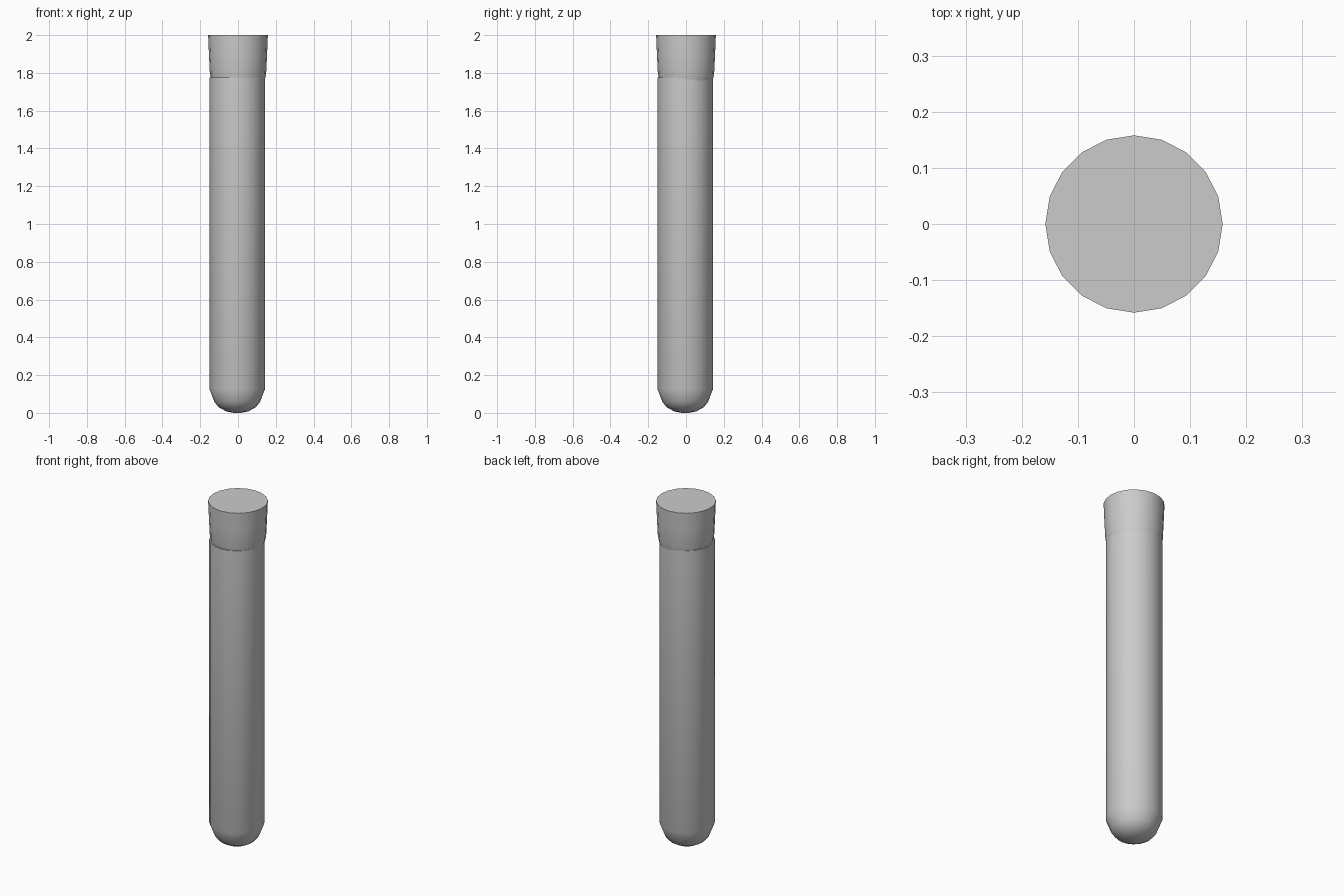
import bpy, bmesh
from math import cos, sin, pi, radians

if "Cube" in bpy.data.objects:
    bpy.data.objects.remove(bpy.data.objects["Cube"])


def lathe(name, profile, sides, centre=(0, 0)):
    """Revolve (radius, z) points; close any end that has a radius."""
    bm = bmesh.new()
    rings = [[bm.verts.new((centre[0] + r * cos(2 * pi * i / sides),
                            centre[1] + r * sin(2 * pi * i / sides), z))
              for i in range(sides)] for r, z in profile]
    for a, b in zip(rings, rings[1:]):
        for i in range(sides):
            j = (i + 1) % sides
            bm.faces.new((a[i], a[j], b[j], b[i]))
    bm.faces.new(rings[0][::-1])
    bm.faces.new(rings[-1])
    bmesh.ops.recalc_face_normals(bm, faces=bm.faces)
    mesh = bpy.data.meshes.new(name)
    bm.to_mesh(mesh)
    bm.free()
    obj = bpy.data.objects.new(name, mesh)
    bpy.context.collection.objects.link(obj)
    bpy.ops.object.select_all(action='DESELECT')
    obj.select_set(True)
    bpy.context.view_layer.objects.active = obj
    bpy.ops.object.shade_smooth_by_angle(angle=radians(40))
    return obj


# round-bottomed tube, slightly off the stopper's axis, with a hollow inside
lathe("tube", [(0.018, 0.0), (0.058, 0.008), (0.098, 0.03), (0.12, 0.057),
               (0.147, 0.125), (0.147, 1.775), (0.135, 1.775),
               (0.135, 0.13), (0.09, 0.045), (0.02, 0.015)],
      20, (-0.004, -0.004))

# tapered stopper plugging the mouth of the tube
lathe("stopper", [(0.13, 1.7), (0.1435, 1.77), (0.149, 1.795),
                  (0.154, 1.9), (0.158, 2.0)], 20)
